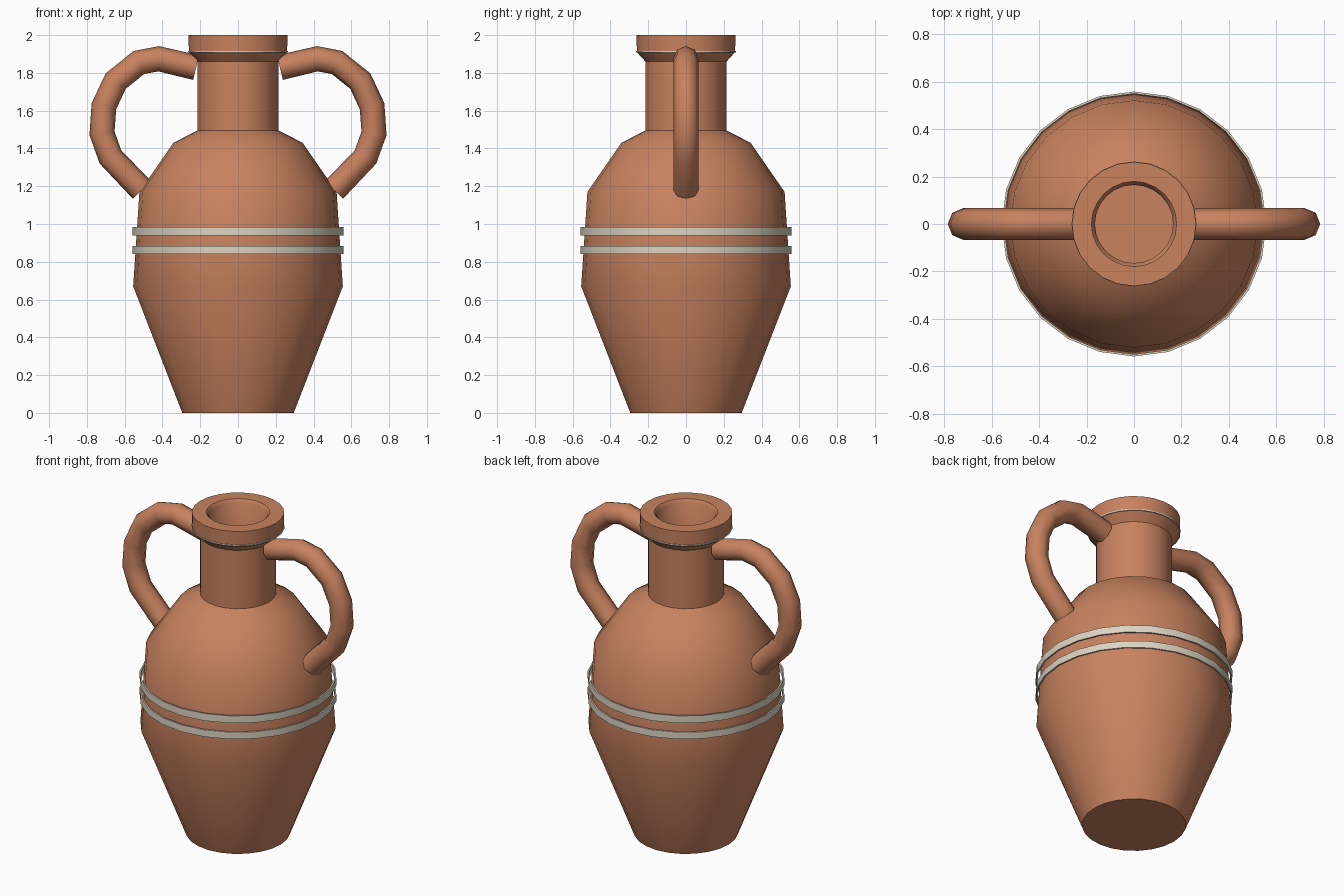
import bpy, bmesh, math
from mathutils import Vector

if "Cube" in bpy.data.objects:
    bpy.data.objects.remove(bpy.data.objects["Cube"])

SEG = 24


def material(name, rgb):
    m = bpy.data.materials.new(name)
    m.diffuse_color = (*rgb, 1)
    m.use_nodes = True
    m.node_tree.nodes["Principled BSDF"].inputs["Base Color"].default_value = m.diffuse_color
    return m


clay = material("terracotta", (0.578, 0.223, 0.114))
cream = material("cream", (0.72, 0.66, 0.54))


def finish(name, bm, mat, angle=40):
    bmesh.ops.recalc_face_normals(bm, faces=bm.faces[:])
    me = bpy.data.meshes.new(name)
    bm.to_mesh(me)
    bm.free()
    me.materials.append(mat)
    ob = bpy.data.objects.new(name, me)
    bpy.context.collection.objects.link(ob)
    bpy.ops.object.select_all(action='DESELECT')
    ob.select_set(True)
    bpy.context.view_layer.objects.active = ob
    bpy.ops.object.shade_smooth_by_angle(angle=math.radians(angle))
    return ob


def bridge(bm, a, b):
    n = len(a)
    for i in range(n):
        j = (i + 1) % n
        bm.faces.new((a[i], a[j], b[j], b[i]))


def lathe(name, profile, mat, closed=False):
    """Revolve (radius, z) points; a closed profile makes a ring, otherwise ends are capped."""
    bm = bmesh.new()
    rings = [[bm.verts.new((r * math.cos(2 * math.pi * i / SEG),
                            r * math.sin(2 * math.pi * i / SEG), z))
              for i in range(SEG)] for r, z in profile]
    for a, b in zip(rings, rings[1:]):
        bridge(bm, a, b)
    if closed:
        bridge(bm, rings[-1], rings[0])
    else:
        bm.faces.new(rings[0])
        bm.faces.new(rings[-1])
    return finish(name, bm, mat)


def handle(name, path, radius, side, sides=8):
    """Mitred tube along an (x, z) path."""
    bm = bmesh.new()
    pts = [Vector((x * side, 0, z)) for x, z in path]
    rings = []
    for k, p in enumerate(pts):
        d0 = (p - pts[max(k - 1, 0)]).normalized()
        d1 = (pts[min(k + 1, len(pts) - 1)] - p).normalized()
        t = (d0 + d1).normalized()
        across = t.cross(Vector((0, 1, 0)))
        rings.append([bm.verts.new(p + radius * (
            across * math.cos(2 * math.pi * i / sides)
            + Vector((0, 1, 0)) * math.sin(2 * math.pi * i / sides)))
            for i in range(sides)])
    for a, b in zip(rings, rings[1:]):
        bridge(bm, a, b)
    bm.faces.new(rings[0])
    bm.faces.new(rings[-1])
    return finish(name, bm, clay, 50)


# Body, neck, flared rim and hollow mouth in one turned profile
lathe("jar_body", [(0.295, 0), (0.555, 0.67), (0.522, 1.17), (0.342, 1.43),
                   (0.215, 1.495), (0.215, 1.86), (0.26, 1.91), (0.262, 2.0),
                   (0.18, 2.0), (0.165, 1.98), (0.165, 1.5)], clay)

# Painted bands around the belly, and the thin line under the rim
for name, z0, z1, r0, r1 in (("upper_band", 0.94, 0.985, 0.55, 0.559),
                             ("lower_band", 0.84, 0.883, 0.55, 0.559),
                             ("rim_line", 1.908, 1.916, 0.255, 0.264)):
    lathe(name, [(r0, z0), (r1, z0), (r1, z1), (r0, z1)], cream, closed=True)

# Pair of ear-shaped handles
PATH = [(0.222, 1.828), (0.42, 1.875), (0.525, 1.855), (0.648, 1.756),
        (0.71, 1.623), (0.72, 1.48), (0.675, 1.355), (0.508, 1.18)]
handle("right_handle", PATH, 0.067, 1)
handle("left_handle", PATH, 0.067, -1)
